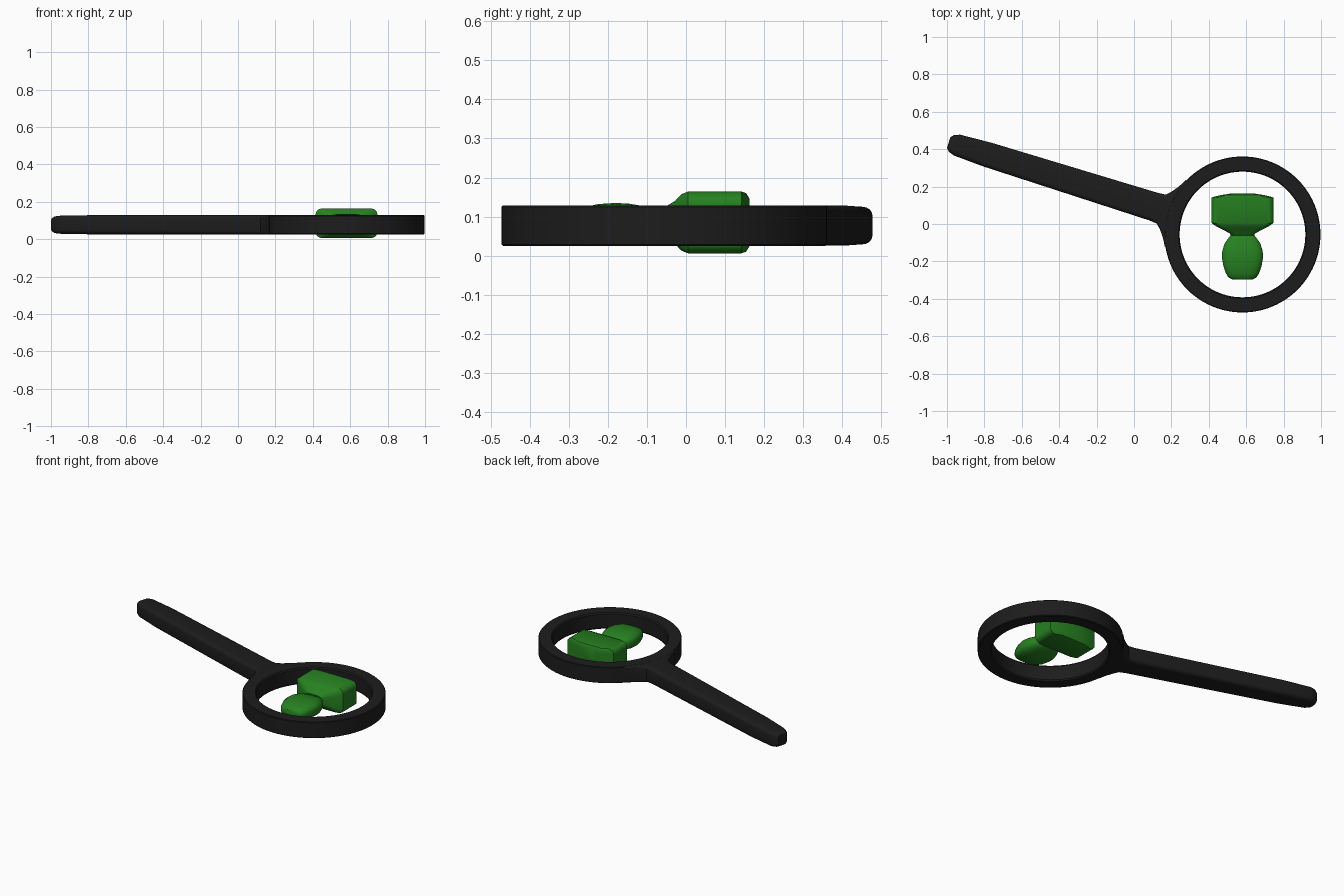
import bpy, bmesh, math
from mathutils import Matrix, Vector

if "Cube" in bpy.data.objects:
    bpy.data.objects.remove(bpy.data.objects["Cube"])

RING_C = Vector((0.58, -0.056, 0.077))


def material(name, color):
    m = bpy.data.materials.new(name)
    m.diffuse_color = color
    m.use_nodes = True
    m.node_tree.nodes["Principled BSDF"].inputs["Base Color"].default_value = m.diffuse_color
    return m


BLACK = material("black", (0.012, 0.012, 0.012, 1))
GREEN = material("green", (0.02, 0.22, 0.015, 1))


def finish(name, bm, mat, angle, matrix):
    bmesh.ops.recalc_face_normals(bm, faces=bm.faces)
    me = bpy.data.meshes.new(name)
    bm.to_mesh(me)
    bm.free()
    me.materials.append(mat)
    ob = bpy.data.objects.new(name, me)
    bpy.context.collection.objects.link(ob)
    ob.matrix_world = matrix
    bpy.ops.object.select_all(action='DESELECT')
    ob.select_set(True)
    bpy.context.view_layer.objects.active = ob
    bpy.ops.object.shade_smooth_by_angle(angle=math.radians(angle))
    return ob


def rounded_rect(hw, hz, rx, rz, n=4):
    pts = []
    for q, (sx, sz) in enumerate([(1, 1), (-1, 1), (-1, -1), (1, -1)]):
        for i in range(n + 1):
            a = math.pi / 2 * (q + i / n)
            pts.append((sx * (hw - rx) + rx * math.cos(a), sz * (hz - rz) + rz * math.sin(a)))
    return pts


# Sections are (distance along y, half width, half height, corner rx, corner rz)
def loft(name, sections, mat, angle, matrix):
    bm = bmesh.new()
    loops = [[bm.verts.new((x, y, z)) for x, z in rounded_rect(hw, hz, rx, rz)]
             for y, hw, hz, rx, rz in sections]
    for a, b in zip(loops, loops[1:]):
        for i in range(len(a)):
            j = (i + 1) % len(a)
            bm.faces.new((a[i], a[j], b[j], b[i]))
    bm.faces.new(loops[0])
    bm.faces.new(loops[-1])
    return finish(name, bm, mat, angle, matrix)


# Round frame: lathed profile of (radius, height)
profile = [(0.342, -0.052), (0.413, -0.052), (0.417, -0.048), (0.417, 0.048),
           (0.413, 0.052), (0.342, 0.052), (0.336, 0.044), (0.336, -0.044)]
bm = bmesh.new()
N = 96
rows = []
for i in range(N):
    a = 2 * math.pi * i / N
    rows.append([bm.verts.new((r * math.cos(a), r * math.sin(a), z)) for r, z in profile])
for i in range(N):
    a, b = rows[i], rows[(i + 1) % N]
    for k in range(len(profile)):
        l = (k + 1) % len(profile)
        bm.faces.new((a[k], a[l], b[l], b[k]))
finish("ring_frame", bm, BLACK, 30, Matrix.Translation(RING_C))

# Handle: points away from the ring centre, flaring where it meets the ring
handle = [(0.375, 0.19, 0.0515, 0.012, 0.012), (0.40, 0.145, 0.0515, 0.012, 0.012),
          (0.43, 0.105, 0.0515, 0.015, 0.014), (0.455, 0.081, 0.0515, 0.02, 0.018),
          (0.50, 0.077, 0.0515, 0.024, 0.02), (1.43, 0.067, 0.051, 0.026, 0.022),
          (1.60, 0.058, 0.048, 0.026, 0.022), (1.63, 0.047, 0.044, 0.024, 0.022),
          (1.646, 0.030, 0.034, 0.018, 0.018)]
turn = math.atan2(0.299, -0.955) - math.pi / 2
loft("handle", handle, BLACK, 32,
     Matrix.Translation(RING_C) @ Matrix.Rotation(turn, 4, 'Z'))

# Green charm: wide block, pinched neck and rounded lower bulb
place = Matrix.Translation((0.58, 0, 0.085))
block = [(-0.062, 0.060, 0.030, 0.03, 0.02), (-0.05, 0.068, 0.042, 0.03, 0.02),
         (-0.028, 0.110, 0.055, 0.035, 0.025), (-0.012, 0.142, 0.072, 0.035, 0.03),
         (0.005, 0.165, 0.079, 0.035, 0.03), (0.142, 0.165, 0.079, 0.035, 0.03),
         (0.154, 0.120, 0.075, 0.035, 0.03), (0.163, 0.060, 0.060, 0.03, 0.03)]
loft("charm_block", block, GREEN, 25, place)

bulb = [(-0.055, 0.060, 0.020, 0.04, 0.015), (-0.075, 0.075, 0.030, 0.05, 0.022),
        (-0.105, 0.096, 0.041, 0.06, 0.03), (-0.145, 0.108, 0.048, 0.07, 0.034),
        (-0.18, 0.110, 0.050, 0.07, 0.035), (-0.225, 0.102, 0.047, 0.065, 0.033),
        (-0.265, 0.088, 0.038, 0.055, 0.028), (-0.287, 0.074, 0.029, 0.045, 0.022),
        (-0.298, 0.052, 0.018, 0.03, 0.014)]
loft("charm_bulb", bulb, GREEN, 40, place)
